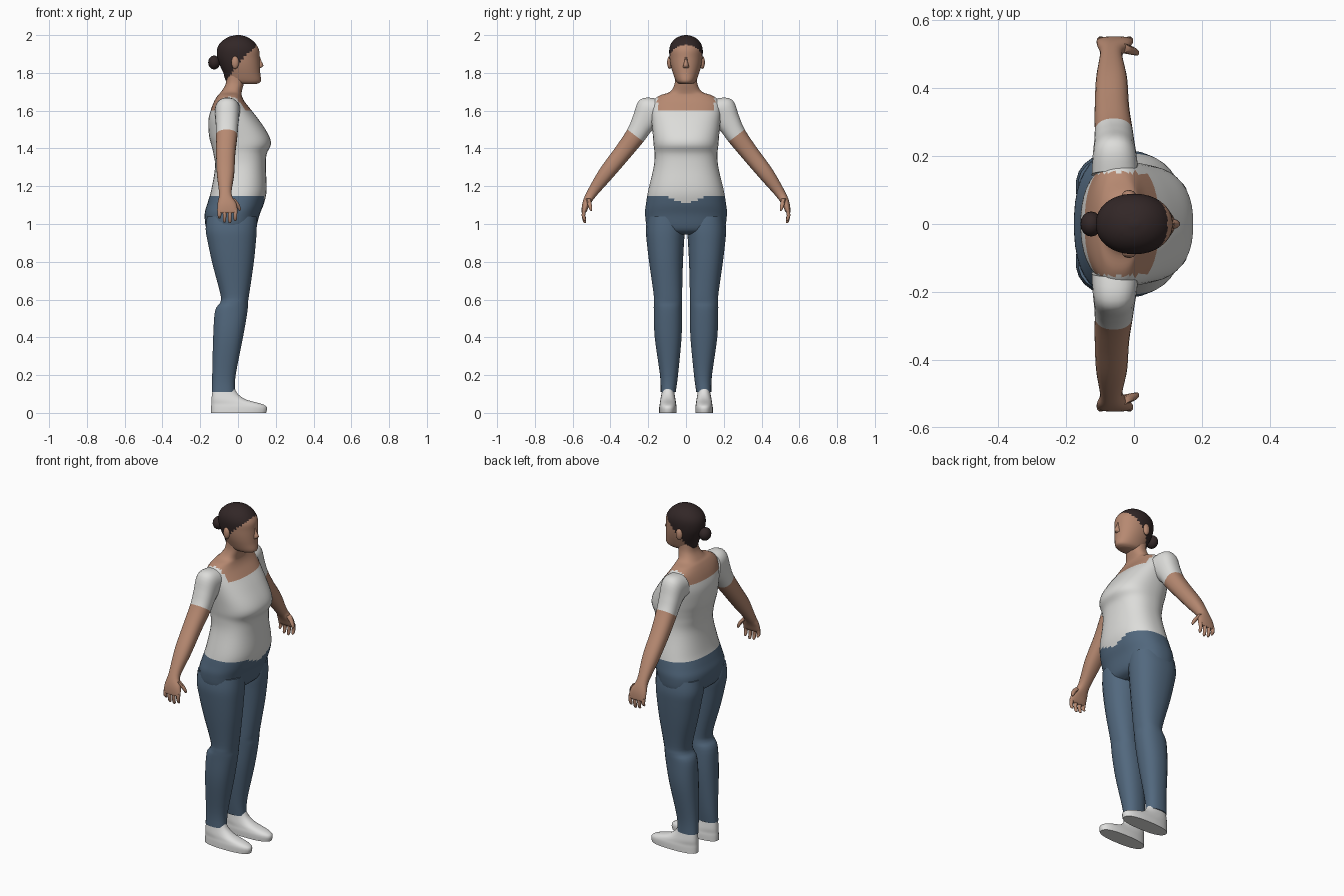
import bpy, bmesh, math
from mathutils import Vector


def material(name, rgb):
    m = bpy.data.materials.new(name)
    m.diffuse_color = (*rgb, 1)
    return m


SKIN = material("skin", (0.47, 0.25, 0.165))
SHIRT = material("white_shirt", (0.72, 0.72, 0.70))
DENIM = material("blue_denim", (0.085, 0.14, 0.21))
HAIR = material("dark_hair", (0.032, 0.02, 0.02))
SHOE = material("pale_shoe", (0.74, 0.74, 0.73))


def smooth_rings(rings, steps):
    """Catmull-Rom interpolation of ring tuples."""
    out, n = [], len(rings)
    for i in range(n - 1):
        p = [rings[max(0, min(n - 1, i + k))] for k in (-1, 0, 1, 2)]
        for s in range(steps):
            t = s / steps
            out.append([0.5 * (2 * b + (c - a) * t + (2 * a - 5 * b + 4 * c - d) * t * t
                               + (3 * b - a - 3 * c + d) * t ** 3) for a, b, c, d in zip(*p)])
    return out + [list(rings[-1])]


def finish(name, bm, mats, rule):
    bmesh.ops.recalc_face_normals(bm, faces=bm.faces)
    if rule:
        for f in bm.faces:
            f.material_index = int(rule(f.calc_center_median()))
    me = bpy.data.meshes.new(name)
    bm.to_mesh(me)
    bm.free()
    for m in mats:
        me.materials.append(m)
    ob = bpy.data.objects.new(name, me)
    bpy.context.collection.objects.link(ob)
    bpy.ops.object.select_all(action='DESELECT')
    ob.select_set(True)
    bpy.context.view_layer.objects.active = ob
    bpy.ops.object.shade_smooth_by_angle(angle=math.radians(50))
    return ob


def loft(name, rings, mats, rule=None, side=1, segs=24, steps=4, power=2.3):
    """Rings are (x back, x front, y centre, z centre, half width, tilt in degrees)."""
    bm = bmesh.new()
    loops = []
    for x0, x1, y, z, h, tilt in smooth_rings(rings, steps):
        loop = []
        for k in range(segs):
            a = 2 * math.pi * (k + 0.5) / segs
            c, s = math.cos(a), math.sin(a)
            u = math.copysign(abs(c) ** (2 / power), c)
            v = math.copysign(abs(s) ** (2 / power), s) * h
            t = math.radians(tilt)
            loop.append(bm.verts.new(((x0 + x1) / 2 + u * (x1 - x0) / 2,
                                      side * (y + v * math.cos(t)), z + v * math.sin(t))))
        loops.append(loop)
    for A, B in zip(loops, loops[1:]):
        for k in range(segs):
            j = (k + 1) % segs
            bm.faces.new((A[k], A[j], B[j], B[k]))
    bm.faces.new(loops[0])
    bm.faces.new(loops[-1])
    return finish(name, bm, mats, rule)


def upright(rows):
    """(z, x back, x front, half width) rows centred on y = 0."""
    return [(x0, x1, 0, z, h, 0) for z, x0, x1, h in rows]


def standing(rows):
    """(z, x back, x front, y inner, y outer) rows for one side."""
    return [(x0, x1, (a + b) / 2, z, (b - a) / 2, 0) for z, x0, x1, a, b in rows]


def ball(name, centre, size, mat):
    bm = bmesh.new()
    bmesh.ops.create_uvsphere(bm, u_segments=16, v_segments=10, radius=1)
    for v in bm.verts:
        v.co = Vector([c + s * q for c, s, q in zip(centre, size, v.co)])
    return finish(name, bm, [mat], None)


# Torso and neck: trousers top, shirt, bare neckline
def torso_rule(c):
    if c.z < 1.155 - (0.045 * max(0, 1 - abs(c.y) / 0.15) if c.x > 0 else 0):
        return 0
    return 2 if c.z > 1.595 and abs(c.y) < 0.152 else 1


loft("torso", upright([
    (0.945, -0.12, 0.05, 0.13), (0.97, -0.165, 0.09, 0.20), (1.05, -0.177, 0.115, 0.217),
    (1.11, -0.162, 0.138, 0.212), (1.18, -0.142, 0.152, 0.200), (1.30, -0.122, 0.148, 0.172),
    (1.37, -0.13, 0.152, 0.167), (1.42, -0.142, 0.174, 0.172), (1.47, -0.154, 0.163, 0.176),
    (1.55, -0.157, 0.112, 0.183), (1.61, -0.142, 0.065, 0.186), (1.65, -0.126, 0.034, 0.178),
    (1.68, -0.108, 0.020, 0.140), (1.70, -0.09, 0.020, 0.085), (1.74, -0.066, 0.030, 0.061),
    (1.79, -0.06, 0.04, 0.057)]),
    [DENIM, SHIRT, SKIN], torso_rule, segs=40, steps=5, power=2.4)


# Head with hair cap by hairline rule
def hair_rule(c):
    if c.x < -0.02:
        return c.z > 1.75 + max(0, c.x + 0.06) * 1.8
    return c.z > 1.855 + max(0, c.x - 0.01) * 1.05


loft("head", upright([
    (1.740, 0.0, 0.095, 0.032), (1.755, -0.06, 0.121, 0.052), (1.80, -0.078, 0.118, 0.070),
    (1.84, -0.096, 0.116, 0.081), (1.88, -0.110, 0.114, 0.087), (1.92, -0.112, 0.112, 0.089),
    (1.95, -0.101, 0.097, 0.082), (1.975, -0.076, 0.073, 0.064), (1.992, -0.045, 0.043, 0.038),
    (2.0, -0.01, 0.012, 0.008)]),
    [SKIN, HAIR], hair_rule, segs=40, steps=5, power=2.1)
loft("nose", upright([(1.825, 0.09, 0.118, 0.017), (1.838, 0.09, 0.136, 0.015),
                      (1.86, 0.09, 0.126, 0.010), (1.89, 0.09, 0.115, 0.006)]),
     [SKIN], segs=10, steps=2, power=2)
ball("hair_bun", (-0.126, 0, 1.855), (0.032, 0.037, 0.037), HAIR)

for side, word in ((1, "left"), (-1, "right")):
    ball(word + "_ear", (-0.015, side * 0.086, 1.855), (0.02, 0.014, 0.034), SKIN)

    # Trouser leg
    loft(word + "_leg", standing([
        (1.04, -0.165, 0.10, 0.02, 0.205), (0.97, -0.172, 0.10, 0.006, 0.213),
        (0.90, -0.160, 0.095, 0.010, 0.208), (0.785, -0.135, 0.083, 0.016, 0.194),
        (0.63, -0.094, 0.060, 0.020, 0.172), (0.585, -0.094, 0.053, 0.020, 0.171),
        (0.54, -0.122, 0.051, 0.020, 0.171), (0.40, -0.132, 0.027, 0.023, 0.166),
        (0.20, -0.137, -0.012, 0.042, 0.138), (0.11, -0.139, -0.016, 0.054, 0.134)]),
        [DENIM], side=side)

    # Shoe
    loft(word + "_shoe", standing([
        (0.0, -0.143, 0.150, 0.049, 0.143), (0.03, -0.143, 0.154, 0.049, 0.142),
        (0.048, -0.142, 0.125, 0.052, 0.139), (0.07, -0.141, 0.045, 0.055, 0.136),
        (0.10, -0.138, 0.0, 0.060, 0.130), (0.135, -0.133, -0.020, 0.064, 0.124)]),
        [SHOE], side=side, steps=3, power=2.5)

    # Arm with short sleeve, down to the palm
    loft(word + "_arm", [
        (-0.125, 0.015, 0.145, 1.59, 0.075, 82), (-0.122, 0.008, 0.195, 1.588, 0.086, 56),
        (-0.118, 0.002, 0.233, 1.53, 0.064, 42), (-0.116, -0.003, 0.268, 1.468, 0.054, 37),
        (-0.116, -0.014, 0.34, 1.372, 0.047, 38), (-0.112, -0.020, 0.425, 1.265, 0.041, 38),
        (-0.100, -0.034, 0.500, 1.16, 0.027, 30), (-0.108, -0.010, 0.527, 1.11, 0.021, 16),
        (-0.110, -0.002, 0.539, 1.068, 0.014, 0), (-0.102, -0.010, 0.541, 1.058, 0.008, 0)],
        [SHIRT, SKIN], lambda c: 0.6 * abs(c.y) - 0.8 * c.z > -1.01, side=side, steps=5)

    # Fingers and thumb
    for i, (x, tip) in enumerate(((-0.098, 1.028), (-0.071, 1.008), (-0.043, 1.004), (-0.014, 1.015))):
        loft(f"{word}_finger_{i + 1}", [
            (x - 0.012, x + 0.012, 0.539, 1.075, 0.011, 0),
            (x - 0.010, x + 0.010, 0.543, 1.045, 0.010, 0),
            (x - 0.009, x + 0.008, 0.537, tip + 0.008, 0.008, 0),
            (x - 0.004, x + 0.003, 0.534, tip, 0.003, 0)], [SKIN], side=side, segs=8, steps=2)
    loft(word + "_thumb", [
        (-0.055, -0.015, 0.518, 1.135, 0.014, 0), (-0.022, 0.006, 0.511, 1.108, 0.012, 0),
        (-0.002, 0.016, 0.505, 1.082, 0.009, 0), (0.005, 0.012, 0.502, 1.070, 0.004, 0)],
        [SKIN], side=side, segs=8, steps=2)
